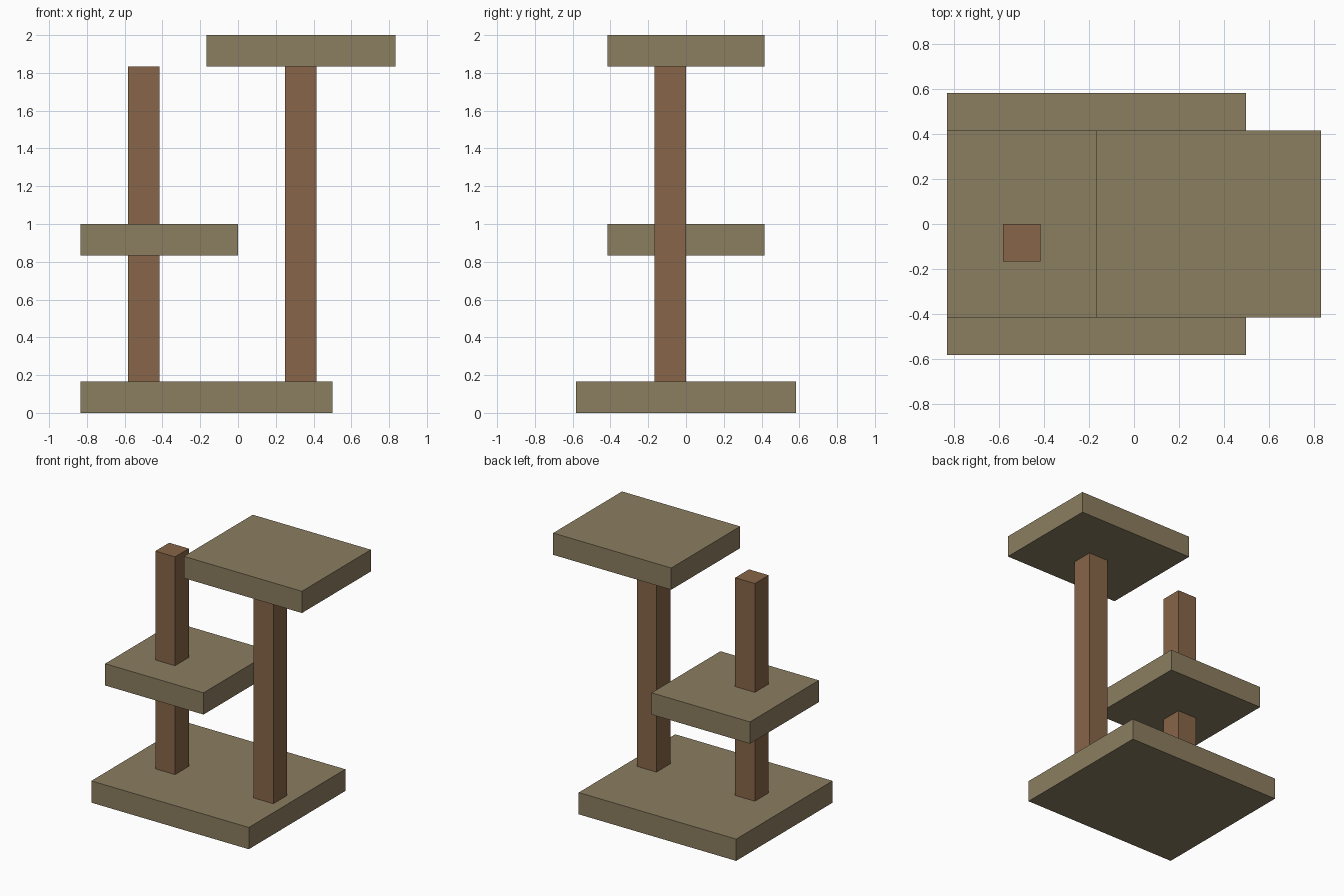
import bpy

if "Cube" in bpy.data.objects:
    bpy.data.objects.remove(bpy.data.objects["Cube"])

U = 1 / 6  # grid module: board thickness and post width


def material(name, color):
    m = bpy.data.materials.new(name)
    m.diffuse_color = (*color, 1)
    m.use_nodes = True
    m.node_tree.nodes["Principled BSDF"].inputs["Base Color"].default_value = m.diffuse_color
    return m


carpet = material("carpet", (0.258, 0.205, 0.117))
wood = material("wood", (0.242, 0.130, 0.065))


def box(name, lo, hi, mat):
    """Box between two corners given in grid modules."""
    centre = [(a + b) / 2 * U for a, b in zip(lo, hi)]
    bpy.ops.mesh.primitive_cube_add(size=1, location=centre)
    ob = bpy.context.object
    ob.name = name
    ob.scale = [(b - a) * U for a, b in zip(lo, hi)]
    bpy.ops.object.transform_apply(location=False, rotation=False, scale=True)
    ob.data.materials.append(mat)


def post(name, x, bottom, top):
    box(name, (x, -1, bottom), (x + 1, 0, top), wood)


# Carpeted boards
box("base", (-5, -3.5, 0), (3, 3.5, 1), carpet)
box("middle_platform", (-5, -2.5, 5), (0, 2.5, 6), carpet)
box("top_platform", (-1, -2.5, 11), (5, 2.5, 12), carpet)

# Square posts; the left one is interrupted by the middle platform
post("left_post_lower", -3.5, 1, 5)
post("left_post_upper", -3.5, 6, 11)
post("right_post", 1.5, 1, 11)
